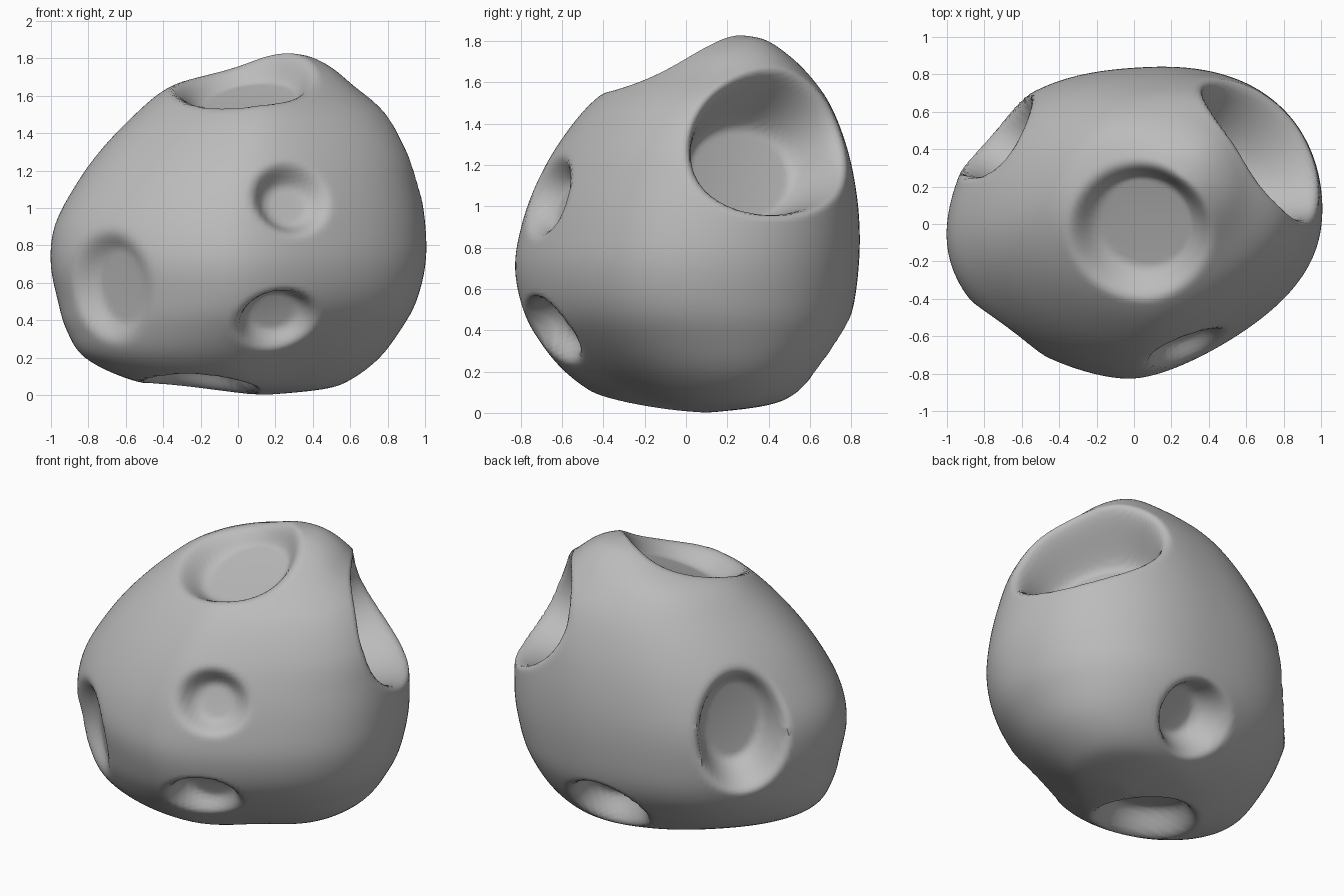
import bpy, bmesh, math
from mathutils import Vector

cube = bpy.data.objects.get("Cube")
if cube:
    bpy.data.objects.remove(cube, do_unlink=True)

stone = bpy.data.materials.new("grey_stone")
stone.use_nodes = True
stone.diffuse_color = (0.5, 0.5, 0.5, 1)
stone.node_tree.nodes["Principled BSDF"].inputs["Base Color"].default_value = (0.5, 0.5, 0.5, 1)

# Body sections: height, left, right, front and back limits
SECTIONS = [
    (0, .15, .15, .1, .1), (.03, -.26, .42, -.2, .33), (.08, -.54, .56, -.4, .47),
    (.2, -.80, .73, -.58, .61), (.35, -.91, .86, -.71, .73), (.5, -.96, .95, -.79, .8),
    (.7, -1, 1, -.83, .83), (.9, -.98, 1, -.8, .835), (1.1, -.88, .97, -.73, .815),
    (1.3, -.74, .92, -.62, .77), (1.5, -.55, .8, -.46, .69), (1.65, -.36, .62, -.25, .58),
    (1.75, -.07, .5, -.05, .47), (1.81, .12, .38, .12, .37), (1.83, .25, .25, .24, .24)]

# Craters: rim centre, outward direction, width radius, height radius, roll, depth, floor share
CRATERS = [
    ((.04, -.03, 1.66), (-.15, -.36, .92), .41, .41, 0, .11, .6),      # top
    ((.67, .39, 1.27), (.74, .50, .45), .50, .39, .35, .28, .6),       # large side
    ((-.73, .47, .90), (-.80, .58, -.03), .29, .40, 0, .19, .62),      # rear side
    ((-.66, -.55, .58), (-.72, -.66, -.12), .30, .34, 0, .06, .55),    # front side
    ((.27, -.63, 1.03), (.30, -.88, .35), .24, .22, 0, .06, .45),      # front upper
    ((.21, -.65, .40), (.24, -.85, -.45), .24, .20, 0, .12, .55),      # front lower
    ((.10, .64, .29), (-.25, .75, -.60), .27, .25, 0, .14, .55),       # rear lower
    ((-.20, -.14, .06), (-.10, -.24, -.95), .33, .33, 0, .13, .6)]     # underside

ROWS_PER_SECTION, SEGMENTS = 9, 160


def spline(a, b, c, d, t):
    return .5 * (2*b + (c - a)*t + (2*a - 5*b + 4*c - d)*t*t + (3*b - a - 3*c + d)*t**3)


def section_at(i, t):
    last = len(SECTIONS) - 1
    keys = [SECTIONS[min(max(k, 0), last)] for k in range(i - 1, i + 3)]
    return [spline(*vals, t) for vals in zip(*keys)]


def ring(section):
    # Each outline is drawn out along one diagonal, most strongly near the base
    z, left, right, front, back = section
    skew = .04 + .22 * max(0, 1 - z / .6) ** 2
    points = []
    for k in range(SEGMENTS):
        a = math.tau * k / SEGMENTS
        c, s = math.cos(a), math.sin(a)
        n = 2 + .38*s
        r = (abs(c)**n + abs(s)**n) ** (-1 / n) * (1 + skew * math.sin(2*a))
        points.append(Vector(((left + right)/2 + r*c*(right - left)/2,
                              (front + back)/2 + r*s*(back - front)/2, z)))
    return points


def dent(p, centre, direction, wide, tall, roll, depth, floor):
    n = Vector(direction).normalized()
    level = Vector((0, 0, 1)).cross(n).normalized()
    side = level * math.cos(roll) + n.cross(level) * math.sin(roll)
    up = n.cross(side)
    d = p - Vector(centre)
    h = d.dot(n)
    r = math.hypot(d.dot(side) / wide, d.dot(up) / tall)
    if r >= 1 or h < -.5:
        return p
    t = min((1 - r) / (1 - floor), 1)
    blend = t*t*(3 - 2*t)
    bowl = -depth * (1 - .15 * r*r)
    return p + n * min(bowl - h, 0) * blend


# Rock body built as a stack of rings closed at both poles
bm = bmesh.new()
rings = []
for i in range(len(SECTIONS) - 1):
    for j in range(ROWS_PER_SECTION):
        if i or j:
            rings.append([bm.verts.new(p) for p in ring(section_at(i, j / ROWS_PER_SECTION))])
poles = [bm.verts.new((s[1], s[3], s[0])) for s in (SECTIONS[0], SECTIONS[-1])]
for k in range(SEGMENTS):
    m = (k + 1) % SEGMENTS
    for low, high in zip(rings, rings[1:]):
        bm.faces.new((low[k], low[m], high[m], high[k]))
    bm.faces.new((poles[0], rings[0][m], rings[0][k]))
    bm.faces.new((poles[1], rings[-1][k], rings[-1][m]))
for step in range(6):
    bmesh.ops.smooth_vert(bm, verts=bm.verts, factor=.5,
                          use_axis_x=True, use_axis_y=True, use_axis_z=True)

# Craters pressed into the surface
for v in bm.verts:
    p = v.co.copy()
    for crater in CRATERS:
        p = dent(p, *crater)
    v.co = p
bmesh.ops.recalc_face_normals(bm, faces=bm.faces)

mesh = bpy.data.meshes.new("cratered_rock")
bm.to_mesh(mesh)
bm.free()
mesh.materials.append(stone)
rock = bpy.data.objects.new("cratered_rock", mesh)
bpy.context.collection.objects.link(rock)
bpy.context.view_layer.objects.active = rock
rock.select_set(True)
bpy.ops.object.shade_smooth_by_angle(angle=math.radians(60))
